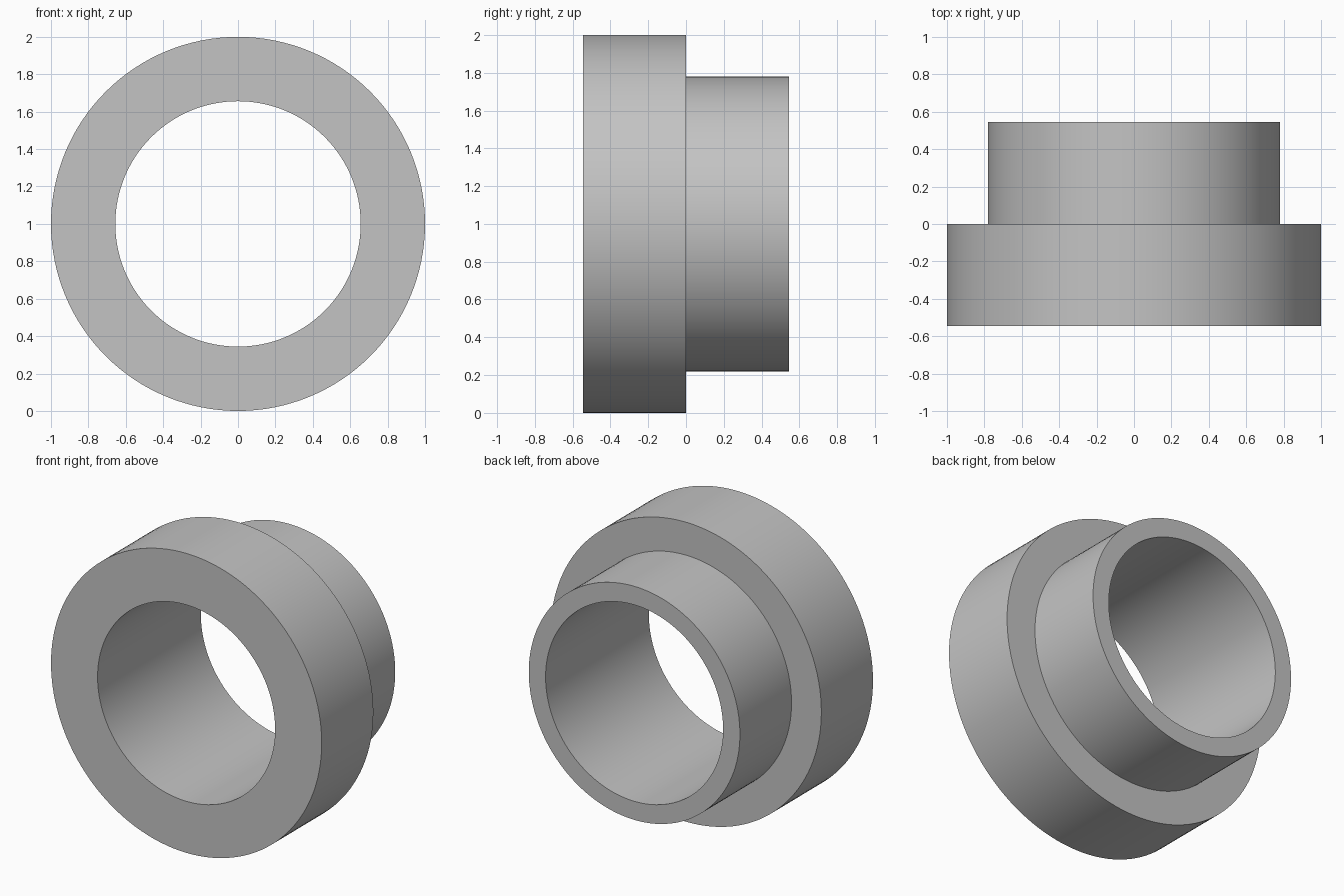
import bpy, bmesh, math

cube = bpy.data.objects.get("Cube")
if cube:
    bpy.data.objects.remove(cube, do_unlink=True)

SEGMENTS = 128
BORE, NECK, FLANGE, HALF = 0.656, 0.78, 1.0, 0.545

# Plain grey finish
grey = bpy.data.materials.new("light_grey")
grey.use_nodes = True
colour = (0.55, 0.55, 0.55, 1)
grey.diffuse_color = colour
grey.node_tree.nodes["Principled BSDF"].inputs["Base Color"].default_value = colour

# Closed stepped section (radius, y), revolved around the y axis
section = [(BORE, -HALF), (FLANGE, -HALF), (FLANGE, 0),
           (NECK, 0), (NECK, HALF), (BORE, HALF)]
bm = bmesh.new()
rings = []
for i in range(SEGMENTS):
    a = 2 * math.pi * i / SEGMENTS
    rings.append([bm.verts.new((r * math.cos(a), y, 1 + r * math.sin(a)))
                  for r, y in section])
for i, ring in enumerate(rings):
    after = rings[(i + 1) % SEGMENTS]
    for j in range(len(section)):
        k = (j + 1) % len(section)
        bm.faces.new((ring[j], ring[k], after[k], after[j]))
bmesh.ops.recalc_face_normals(bm, faces=bm.faces)

# Flanged bushing
mesh = bpy.data.meshes.new("flanged_bushing")
bm.to_mesh(mesh)
bm.free()
mesh.materials.append(grey)
bushing = bpy.data.objects.new("flanged_bushing", mesh)
bpy.context.collection.objects.link(bushing)

# Smooth walls, sharp rims
bpy.ops.object.select_all(action="DESELECT")
bushing.select_set(True)
bpy.context.view_layer.objects.active = bushing
bpy.ops.object.shade_smooth_by_angle(angle=math.radians(30))
